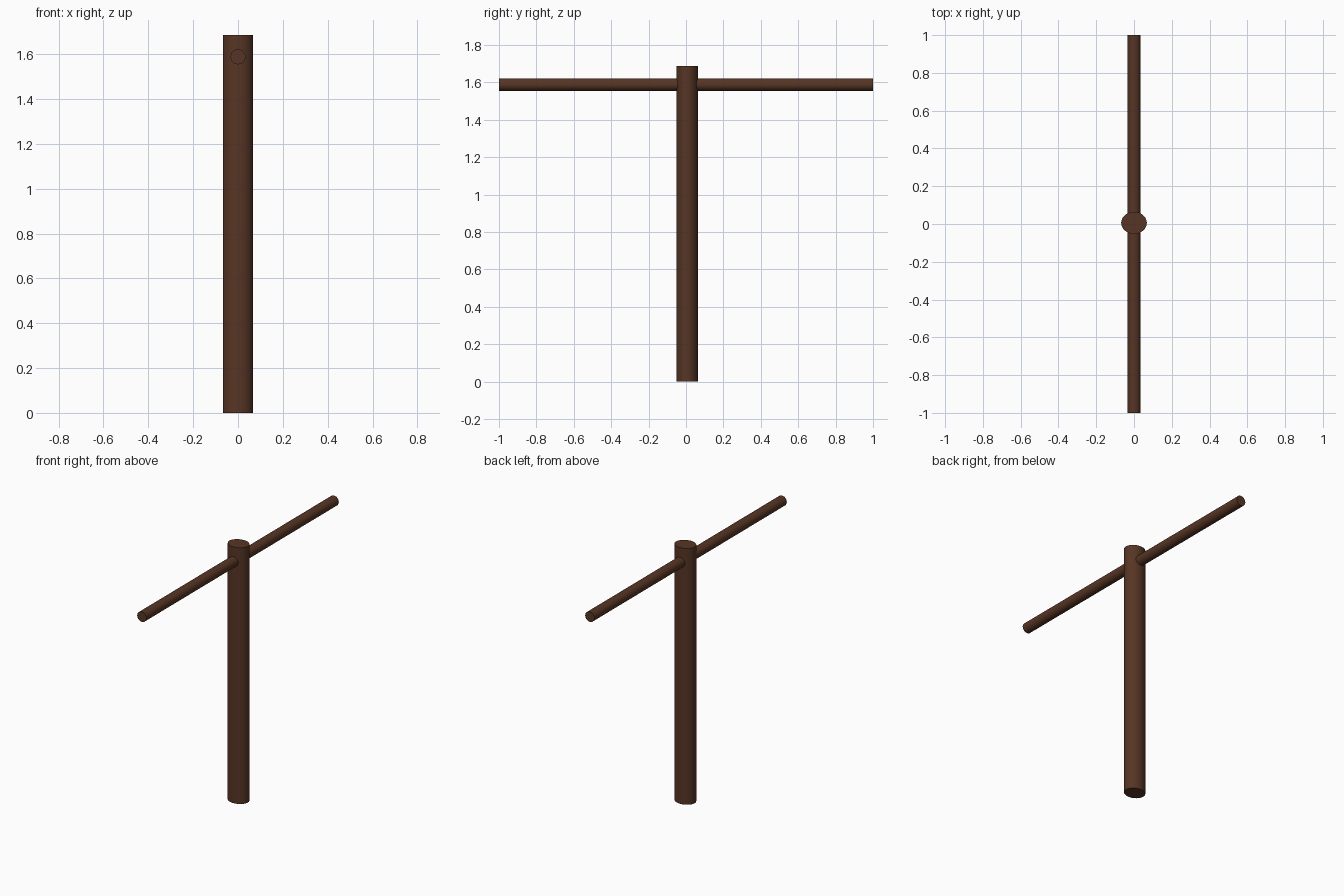
import bpy
import math

if "Cube" in bpy.data.objects:
    bpy.data.objects.remove(bpy.data.objects["Cube"])

wood = bpy.data.materials.new("dark_brown_wood")
wood.diffuse_color = (0.095, 0.036, 0.018, 1.0)
wood.use_nodes = True
wood.node_tree.nodes["Principled BSDF"].inputs["Base Color"].default_value = wood.diffuse_color


def rod(name, radius, length, location, rotation=(0, 0, 0), scale=(1, 1, 1)):
    """Capped round rod with smooth sides and sharp rims."""
    bpy.ops.mesh.primitive_cylinder_add(vertices=32, radius=radius, depth=length,
                                        location=location, rotation=rotation)
    ob = bpy.context.object
    ob.name = name
    ob.scale = scale
    bpy.ops.object.transform_apply(location=False, rotation=True, scale=True)
    ob.data.materials.append(wood)
    bpy.ops.object.shade_smooth_by_angle(angle=math.radians(40))
    return ob


# Upright post, slightly flattened front to back
rod("post", 0.068, 1.686, (0, 0.006, 0.843), scale=(1, 0.85, 1))

# Long crossbar running front to back through the top of the post
rod("crossbar", 0.0335, 2.0, (0, 0, 1.588), rotation=(math.pi / 2, 0, 0))
